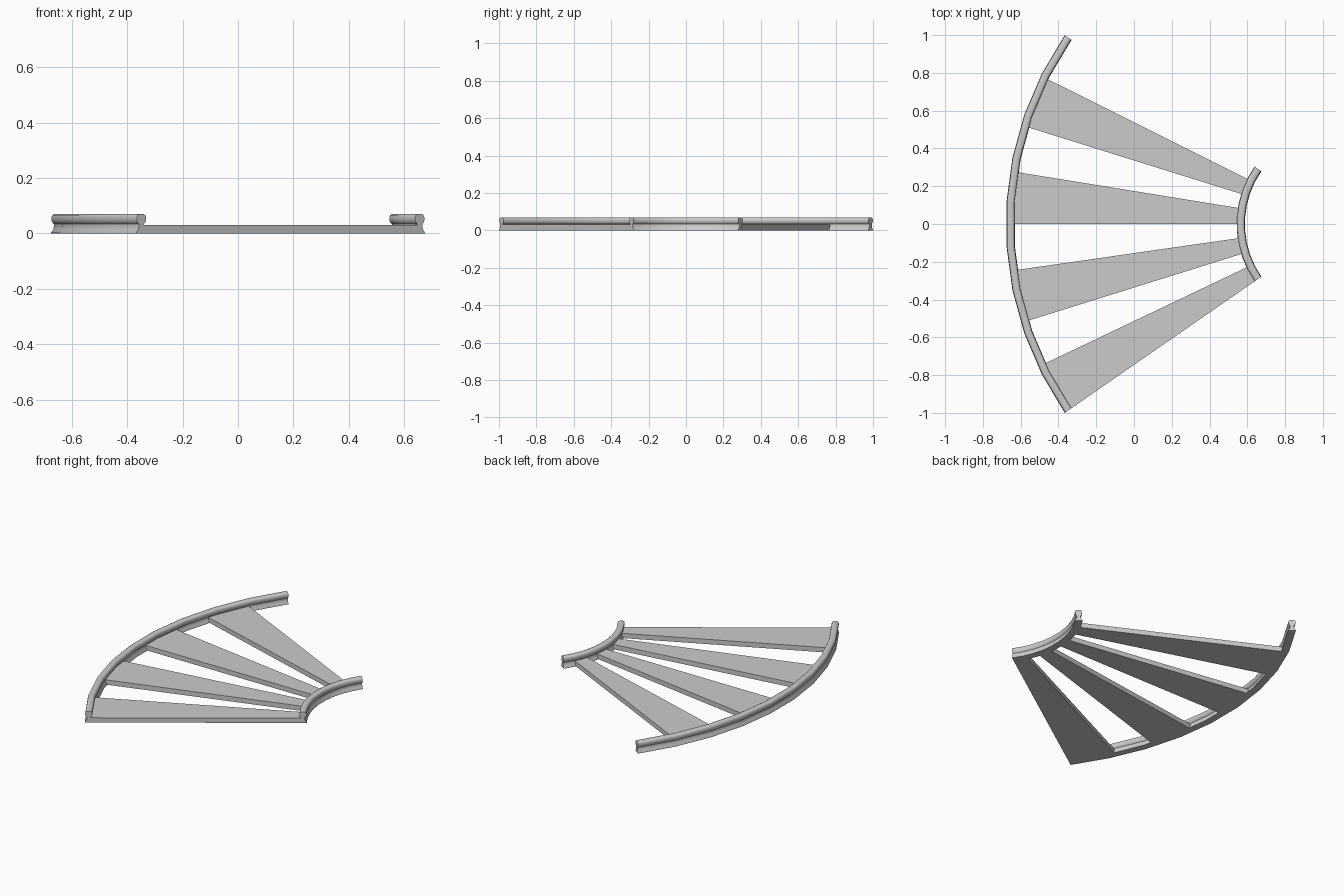
import bpy, bmesh
from math import sin, cos, radians

if "Cube" in bpy.data.objects:
    bpy.data.objects.remove(bpy.data.objects["Cube"])

CX = 1.077          # centre of the curve on the x axis
HALF = 34.7         # half of the swept angle in degrees
SEGMENTS = 9


def polar(r, deg, z):
    a = radians(deg)
    return (CX - r * cos(a), r * sin(a), z)


def sweep(name, profile, start, end, steps, smooth=False):
    """Sweep a closed (radius, z) profile around the curve centre and cap it."""
    bm = bmesh.new()
    rings = []
    for i in range(steps + 1):
        deg = start + (end - start) * i / steps
        rings.append([bm.verts.new(polar(r, deg, z)) for r, z in profile])
    n = len(profile)
    for a, b in zip(rings, rings[1:]):
        for k in range(n):
            bm.faces.new((a[k], a[(k + 1) % n], b[(k + 1) % n], b[k]))
    bm.faces.new(rings[0])
    bm.faces.new(rings[-1])
    bmesh.ops.recalc_face_normals(bm, faces=bm.faces[:])
    mesh = bpy.data.meshes.new(name)
    bm.to_mesh(mesh)
    bm.free()
    ob = bpy.data.objects.new(name, mesh)
    bpy.context.collection.objects.link(ob)
    if smooth:
        bpy.ops.object.select_all(action='DESELECT')
        ob.select_set(True)
        bpy.context.view_layer.objects.active = ob
        bpy.ops.object.shade_smooth_by_angle(angle=radians(40))
    return ob


# Rail cross-section: flared foot, narrow web, rounded head
half = [(0.022, 0.0), (0.022, 0.003), (0.014, 0.014), (0.011, 0.025), (0.011, 0.034),
        (0.018, 0.041), (0.020, 0.048), (0.020, 0.059), (0.017, 0.066), (0.010, 0.070)]
section = half + [(-x, z) for x, z in reversed(half)]

for name, radius in (("outer_rail", 1.734), ("inner_rail", 0.512)):
    sweep(name, [(radius + x, z) for x, z in section], -HALF, HALF, SEGMENTS, True)

# Wedge-shaped sleepers between the rails
for i in range(4):
    a = -HALF + i * HALF / 2
    sweep(f"sleeper_{i + 1}", [(0.512, 0), (1.73, 0), (1.73, 0.03), (0.512, 0.03)],
          a, a + 9.2, 1)
